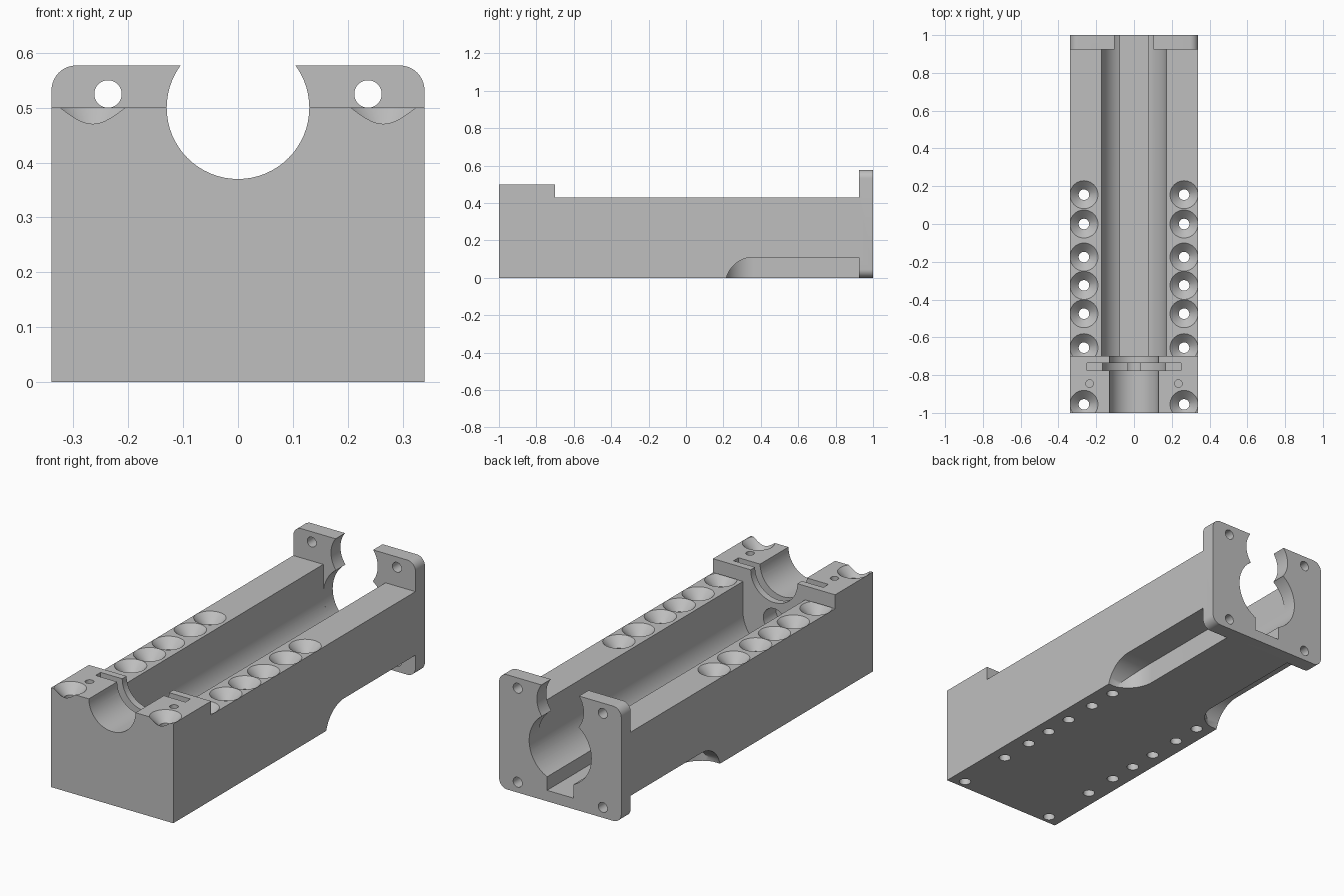
import bpy, bmesh
from math import cos, sin, pi, radians

cube = bpy.data.objects.get("Cube")
if cube:
    bpy.data.objects.remove(cube, do_unlink=True)

grey = bpy.data.materials.new("plain grey")
grey.use_nodes = True
grey.diffuse_color = (0.52, 0.52, 0.52, 1)
grey.node_tree.nodes["Principled BSDF"].inputs["Base Color"].default_value = grey.diffuse_color

HALF_W, BODY_H, BLOCK_H, FLANGE_H = 0.34, 0.43, 0.5, 0.577
BLOCK_Y, FLANGE_Y = -0.7, 0.925
BORE_R, TUBE_R, TUBE_Z, SLOT_W, SLOT_Z = 0.13, 0.173, 0.28, 0.073, 0.055


def arc(cx, cy, r, a0, a1, n=16):
    """Points on an arc, angles in degrees."""
    steps = [radians(a0 + (a1 - a0) * i / n) for i in range(n + 1)]
    return [(cx + r * cos(a), cy + r * sin(a)) for a in steps]


def circle(cx, cy, r, n=64):
    return arc(cx, cy, r, 0, 360 - 360 / n, n - 1)


def box(a0, a1, b0, b1):
    return [(a0, b0), (a1, b0), (a1, b1), (a0, b1)]


def prism(bm, outline, axis, lo, hi):
    """Extrude a 2D outline along one axis."""
    place = {"x": lambda p, t: (t, p[0], p[1]),
             "y": lambda p, t: (p[0], t, p[1]),
             "z": lambda p, t: (p[0], p[1], t)}[axis]
    a = [bm.verts.new(place(p, lo)) for p in outline]
    b = [bm.verts.new(place(p, hi)) for p in outline]
    bm.faces.new(a)
    bm.faces.new(b[::-1])
    for i in range(len(a)):
        j = (i + 1) % len(a)
        bm.faces.new((a[i], b[i], b[j], a[j]))


def turned(bm, x, y, profile, n=40):
    """Solid of revolution about a vertical line; profile is (radius, z)."""
    rings = [[bm.verts.new((px, py, z)) for px, py in circle(x, y, r, n)]
             for r, z in profile]
    bm.faces.new(rings[0])
    bm.faces.new(rings[-1][::-1])
    for a, b in zip(rings, rings[1:]):
        for i in range(n):
            j = (i + 1) % n
            bm.faces.new((a[i], a[j], b[j], b[i]))


def solid(name, *prisms, turnings=()):
    bm = bmesh.new()
    for p in prisms:
        prism(bm, *p)
    for t in turnings:
        turned(bm, *t)
    bmesh.ops.recalc_face_normals(bm, faces=bm.faces)
    mesh = bpy.data.meshes.new(name)
    bm.to_mesh(mesh)
    bm.free()
    obj = bpy.data.objects.new(name, mesh)
    bpy.context.collection.objects.link(obj)
    return obj


def combine(obj, tool, operation="DIFFERENCE"):
    """Apply a boolean and discard the tool."""
    mod = obj.modifiers.new("boolean", "BOOLEAN")
    mod.object, mod.operation, mod.solver = tool, operation, "EXACT"
    deps = bpy.context.evaluated_depsgraph_get()
    mesh = bpy.data.meshes.new_from_object(obj.evaluated_get(deps))
    obj.modifiers.clear()
    obj.data = mesh
    bpy.data.objects.remove(tool, do_unlink=True)


# Long body with the raised front block
side = [(-1, 0), (FLANGE_Y, 0), (FLANGE_Y, BODY_H),
        (BLOCK_Y, BODY_H), (BLOCK_Y, BLOCK_H), (-1, BLOCK_H)]
body = solid("slide_housing", (side, "x", -HALF_W, HALF_W))

# Rounded end flange
r = 0.045
ex, top = HALF_W - r, FLANGE_H - r
plate = (arc(ex, r, r, -90, 0, 10) + arc(ex, top, r, 0, 90, 10)
         + arc(-ex, top, r, 90, 180, 10) + arc(-ex, r, r, 180, 270, 10))
combine(body, solid("flange", (plate, "y", FLANGE_Y, 1)), "UNION")

# Open channel with a round floor and a narrow slot beneath
a = 65
slot_box = box(-SLOT_W, SLOT_W, SLOT_Z, 0.3)
channel = [(-TUBE_R, 0.7)] + arc(0, TUBE_Z, TUBE_R, 180, 360, 48) + [(TUBE_R, 0.7)]
combine(body, solid("channel", (channel, "y", BLOCK_Y, FLANGE_Y)))
combine(body, solid("floor_slot", (slot_box, "y", BLOCK_Y, 1.1)))
combine(body, solid("flange_opening", (circle(0, TUBE_Z, TUBE_R), "y", 0.8, 1.1)))

# Upper bore through block and flange, and blind hole behind the block
for lo, hi in ((-1.1, -0.6), (0.85, 1.1)):
    combine(body, solid("bore", (circle(0, BLOCK_H, BORE_R), "y", lo, hi)))
combine(body, solid("blind_hole", (circle(0, TUBE_Z, 0.06, 32), "y", -0.8, -0.65)))

# Retaining groove across the block
combine(body, solid("ring_groove", (circle(0, BLOCK_H, 0.173), "y", -0.775, -0.735)))
combine(body, solid("bar_groove", (box(-0.25, 0.25, 0.45, 0.6), "y", -0.775, -0.735)))

# Countersunk mounting holes, pin holes and flange screw holes
for s in (-1, 1):
    holes = []
    for y in (0.155, 0, -0.175, -0.325, -0.475, -0.655, -0.955):
        z = BLOCK_H if y < BLOCK_Y else BODY_H
        holes.append((s * 0.265, y, [(0.028, -0.1), (0.028, z - 0.0465),
                                     (0.0742, z), (0.0746, z + 0.0005)]))
    combine(body, solid("mounting_holes", turnings=holes))
    combine(body, solid("pin_hole", (circle(s * 0.235, -0.845, 0.02, 24), "z", 0.38, 0.6)))
    combine(body, solid("flange_holes", *[
        (circle(s * 0.237, z, 0.025, 32), "y", 0.9, 1.1) for z in (0.525, 0.052)]))

    # Access notch under each side, rounded at its front end
    notch = solid("notch", (arc(0.36, -0.04, 0.15, 180, 90) + [(FLANGE_Y, 0.11),
                            (FLANGE_Y, -0.04)], "x", -0.5, 0.5))
    plan = (arc(s * 0.34, 0.36, 0.15, 270, 270 - s * 90)
            + [(s * 0.19, 1.1), (s * 0.4, 1.1), (s * 0.4, 0.21)])
    combine(notch, solid("notch_plan", (plan, "z", -0.2, 0.3)), "INTERSECT")
    combine(body, notch)

# Finish
body.data.materials.clear()
body.data.materials.append(grey)
for f in body.data.polygons:
    f.material_index = 0
bpy.context.view_layer.objects.active = body
body.select_set(True)
bpy.ops.object.shade_smooth_by_angle(angle=radians(30))
